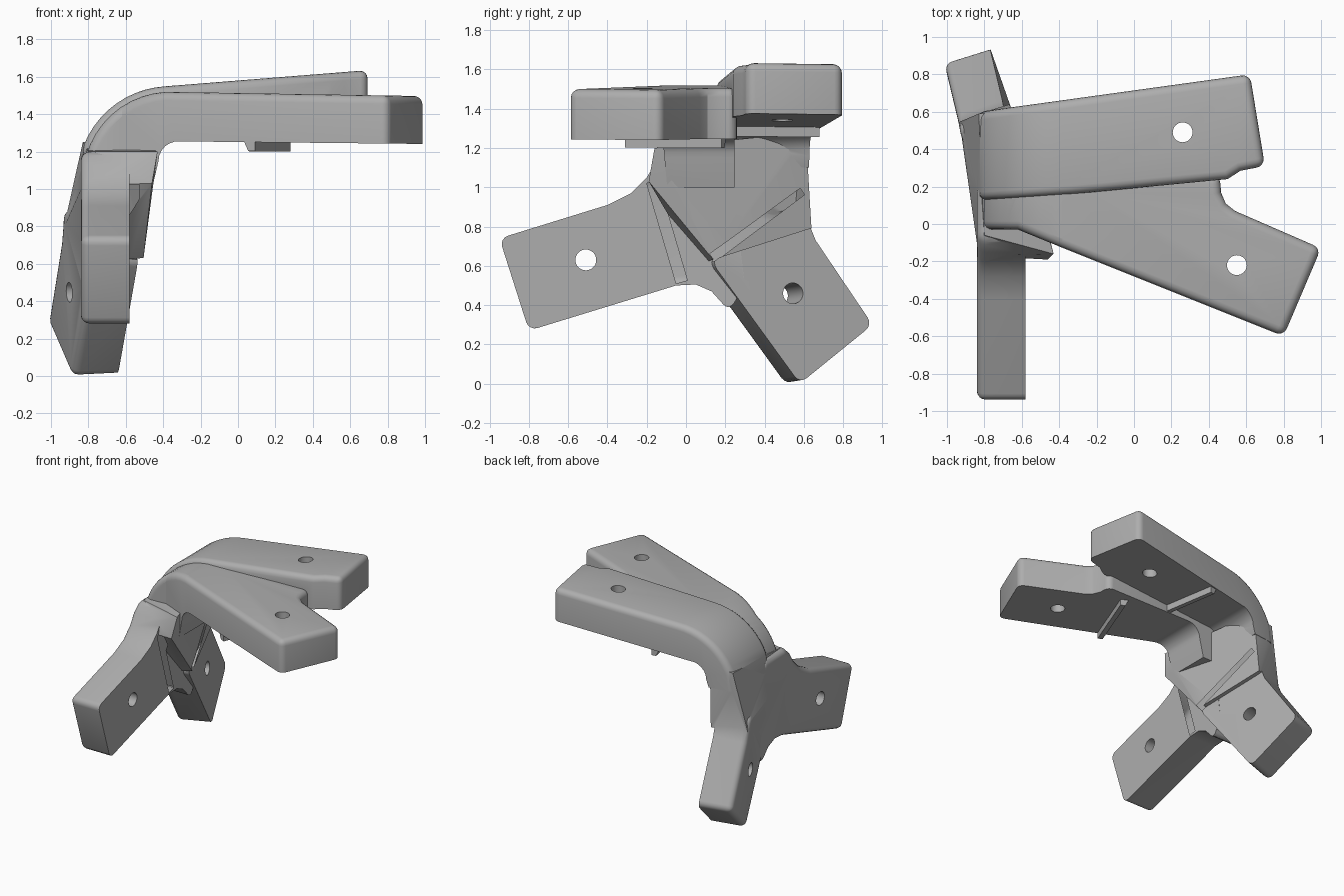
import bpy, bmesh
from math import radians, cos, sin
from mathutils import Vector

cube = bpy.data.objects.get("Cube")
if cube:
    bpy.data.objects.remove(cube)

grey = bpy.data.materials.new("plain_grey")
grey.use_nodes = True
grey.diffuse_color = (0.42, 0.42, 0.42, 1)
grey.node_tree.nodes["Principled BSDF"].inputs["Base Color"].default_value = (0.42, 0.42, 0.42, 1)


def make(name, bm):
    bmesh.ops.recalc_face_normals(bm, faces=bm.faces[:])
    mesh = bpy.data.meshes.new(name)
    bm.to_mesh(mesh)
    bm.free()
    mesh.materials.append(grey)
    ob = bpy.data.objects.new(name, mesh)
    bpy.context.collection.objects.link(ob)
    return ob


def prism(name, points, sweep):
    bm = bmesh.new()
    face = bm.faces.new([bm.verts.new(p) for p in points])
    new = bmesh.ops.extrude_face_region(bm, geom=[face], use_keep_orig=True)["geom"]
    bmesh.ops.translate(bm, vec=sweep, verts=[g for g in new if isinstance(g, bmesh.types.BMVert)])
    return make(name, bm)


def hull(name, points):
    bm = bmesh.new()
    for p in points:
        bm.verts.new(p)
    bmesh.ops.convex_hull(bm, input=bm.verts[:])
    bmesh.ops.delete(bm, geom=[v for v in bm.verts if not v.link_faces], context="VERTS")
    return make(name, bm)


def combine(ob, other, operation):
    mod = ob.modifiers.new("combine", "BOOLEAN")
    mod.operation, mod.object, mod.solver = operation, other, "EXACT"
    mod.use_self = True
    bpy.context.view_layer.objects.active = ob
    bpy.ops.object.modifier_apply(modifier=mod.name)
    bpy.data.objects.remove(other)


def round_outer(ob, is_inner, width=0.045):
    """Round the convex edges that do not touch the flat inner faces."""
    bm = bmesh.new()
    bm.from_mesh(ob.data)
    bmesh.ops.remove_doubles(bm, verts=bm.verts[:], dist=0.0005)
    bm.normal_update()
    edges = [e for e in bm.edges if len(e.link_faces) == 2
             and e.calc_face_angle_signed(0) > radians(28)
             and not any(is_inner(f) for f in e.link_faces)]
    bmesh.ops.bevel(bm, geom=edges, offset=width, segments=4, profile=0.5,
                    affect="EDGES", clamp_overlap=False)
    bm.to_mesh(ob.data)
    bm.free()


def arc(cx, cz, r, start, end, steps=10):
    angles = [radians(start + (end - start) * i / steps) for i in range(steps + 1)]
    return [(cx + r * cos(a), cz + r * sin(a)) for a in angles]


def plate(name, profile, outline):
    ob = prism(name, [(x, -1, z) for x, z in profile], (0, 2, 0))
    combine(ob, prism("outline", [(x, y, 0.8) for x, y in outline], (0, 0, 1)), "INTERSECT")
    round_outer(ob, lambda f: f.normal.z < -0.2 or
                (f.normal.x > 0.3 and f.calc_center_median().x < -0.25))
    return ob


# Upper arms, bent down into the wall
front_plate = plate(
    "bracket",
    [(-0.83, 1.0)] + arc(-0.36, 1.05, 0.47, 172, 93) + [(1.1, 1.495), (1.1, 1.24)]
    + arc(-0.32, 1.15, 0.105, 85, 180, 6) + [(-0.46, 1.0)],
    [(-0.9, 0.24), (0.46, 0.26), (0.465, 0.17), (0.49, 0.11), (0.54, 0.07), (1.0, -0.13),
     (0.8, -0.6), (-0.4, -0.12), (-0.62, -0.03), (-0.9, -0.03)])
back_plate = plate(
    "back_plate",
    [(-0.84, 1.1)] + arc(-0.36, 1.05, 0.5, 158, 93) + [(0.75, 1.64), (0.75, 1.38)]
    + arc(-0.5, 1.16, 0.12, 85, 180, 6) + [(-0.64, 1.1)],
    [(-0.9, 0.59), (0.62, 0.8), (0.7, 0.31), (0.57, 0.285), (0.5, 0.24),
     (-0.33, 0.16), (-0.9, 0.12)])

# Upright front arm
front_leg = prism("front_leg", [(-0.58, y, z) for y, z in [
    (-0.95, 0.74), (-0.8, 0.27), (-0.05, 0.5), (0.05, 0.505), (0.13, 0.47), (0.22, 0.37),
    (0.3, 0.5), (0.25, 0.9), (0.2, 1.2), (-0.08, 1.2), (-0.15, 1.13), (-0.2, 1.05),
    (-0.28, 0.97), (-0.4, 0.91)]], (-0.26, 0, 0))
round_outer(front_leg, lambda f: f.normal.x > 0.9)

# Splayed back arm, drawn on its slanted inner plane
normal = Vector((0.958, 0.298, 0.047)).normalized()


def on_plane(y, z, lift=0.0):
    return Vector(((-0.441 - normal.y * y - normal.z * z) / normal.x, y, z)) + normal * lift


back_leg = prism("back_leg", [on_plane(y, z) for y, z in [
    (0.95, 0.3), (0.58, 0.0), (0.13, 0.62), (0.3, 0.9), (0.6, 0.9),
    (0.62, 0.83), (0.66, 0.73)]], normal * -0.26)
round_outer(back_leg, lambda f: f.normal.dot(normal) > 0.9)

# Thick web that joins the lower arms to the bend
web = hull("web", [
    on_plane(0.63, 0.79, 0.03), on_plane(0.13, 0.63, 0.03),
    on_plane(0.62, 0.8, -0.25), on_plane(0.13, 0.62, -0.25),
    (-0.83, 0.59, 1.25), (-0.64, 0.61, 1.28), (-0.43, -0.16, 1.2), (-0.8, -0.06, 1.2),
    (-0.46, -0.19, 1.03), (-0.83, -0.17, 1.02)])


# Stop ribs across the inner faces
def rib(name, ends, rise, back):
    rise, back = Vector(rise), Vector(back)
    return hull(name, [Vector(p) + o for p in ends for o in
                       (-rise * 0.6, rise, back * 0.5 + rise, back - rise * 0.6)])


ribs = [
    rib("front_plate_rib", [(0.09, -0.31, 1.252), (0.28, 0.18, 1.25)], (0, 0, -0.05), (-0.07, 0.03, 0)),
    rib("back_plate_rib", [(-0.1, 0.22, 1.305), (-0.17, 0.68, 1.3)], (0, 0, -0.045), (-0.07, -0.01, 0)),
    rib("front_leg_rib", [(-0.58, -0.2, 1.02), (-0.58, -0.05, 0.51)], (0.05, 0, 0), (0, 0.07, 0.02)),
    rib("back_leg_rib", [on_plane(0.14, 0.62), on_plane(0.59, 0.96)], normal * 0.05, (0.01, -0.045, 0.065)),
]

for part in [back_plate, front_leg, back_leg, web] + ribs:
    combine(front_plate, part, "UNION")

# Screw holes
for centre, axis in [((0.26, 0.49, 1.46), (0, 0, 1)), ((0.55, -0.22, 1.37), (0, 0, 1)),
                     ((-0.71, -0.51, 0.63), (1, 0, 0)), (on_plane(0.545, 0.46, -0.13), normal)]:
    bm = bmesh.new()
    bmesh.ops.create_cone(bm, cap_ends=True, segments=32, radius1=0.053, radius2=0.053, depth=0.5)
    turn = Vector((0, 0, 1)).rotation_difference(Vector(axis)).to_matrix()
    bmesh.ops.rotate(bm, verts=bm.verts[:], matrix=turn)
    bmesh.ops.translate(bm, verts=bm.verts[:], vec=centre)
    combine(front_plate, make("hole_cutter", bm), "DIFFERENCE")

bpy.ops.object.select_all(action="DESELECT")
front_plate.select_set(True)
bpy.context.view_layer.objects.active = front_plate
bpy.ops.object.shade_smooth_by_angle(angle=radians(28))
